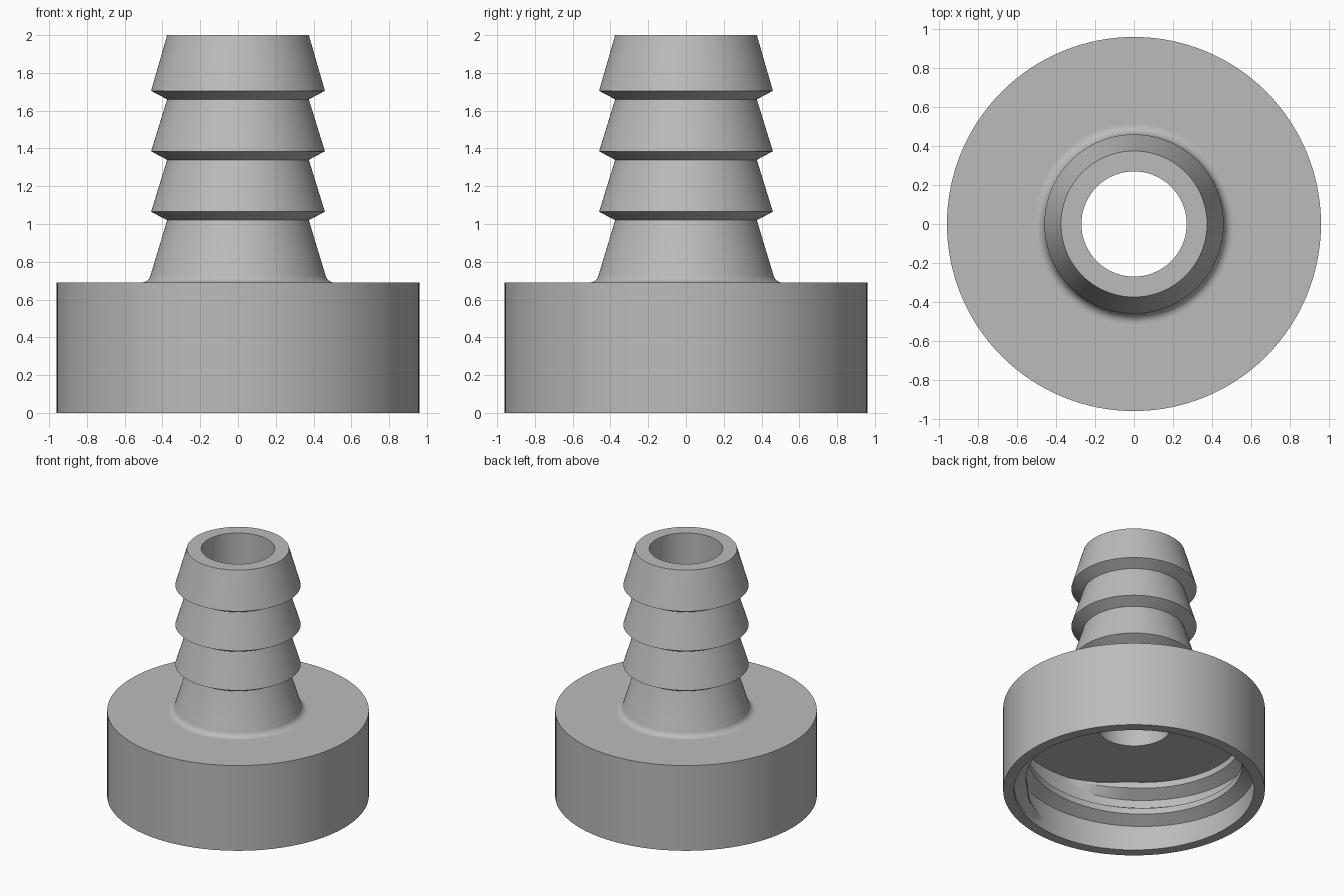
import bpy, bmesh, math

if "Cube" in bpy.data.objects:
    bpy.data.objects.remove(bpy.data.objects["Cube"], do_unlink=True)

SEG = 128
grey = bpy.data.materials.new("plain grey")
grey.use_nodes = True
COLOUR = (0.5, 0.5, 0.5, 1)
grey.diffuse_color = COLOUR
grey.node_tree.nodes["Principled BSDF"].inputs["Base Color"].default_value = COLOUR


def finish(bm, name):
    bmesh.ops.recalc_face_normals(bm, faces=bm.faces)
    mesh = bpy.data.meshes.new(name)
    bm.to_mesh(mesh)
    bm.free()
    mesh.materials.append(grey)
    obj = bpy.data.objects.new(name, mesh)
    bpy.context.collection.objects.link(obj)
    bpy.ops.object.select_all(action='DESELECT')
    obj.select_set(True)
    bpy.context.view_layer.objects.active = obj
    bpy.ops.object.shade_smooth_by_angle(angle=math.radians(25))
    return obj


def bridge(bm, rings, wrap):
    # Join neighbouring rings of vertices with quads
    n = len(rings[0])
    pairs = list(zip(rings, rings[1:])) + ([(rings[-1], rings[0])] if wrap else [])
    for a, b in pairs:
        for i in range(n):
            j = (i + 1) % n
            bm.faces.new((a[i], a[j], b[j], b[i]))


def ring_at(bm, angle, profile):
    return [bm.verts.new((r * math.cos(angle), r * math.sin(angle), z)) for r, z in profile]


# Fitting body: threaded socket, fillet, barbed spout and bore in one closed profile
SOCKET, WALL, BORE, SHOULDER, CEILING = 0.96, 0.88, 0.27, 0.69, 0.53
ROOT, BARB, FIRST, PITCH, LIP = 0.375, 0.46, 1.02, 0.32, 0.045
profile = [(WALL, 0), (SOCKET, 0), (SOCKET, SHOULDER), (0.52, SHOULDER)]
fillet = 0.05
for k in range(7):
    a = math.radians(75 * k / 6)
    profile.append((0.512 - fillet * math.sin(a), SHOULDER + fillet * (1 - math.cos(a))))
for k in range(3):
    z = FIRST + k * PITCH
    profile += [(ROOT, z), (BARB, z + LIP)]
profile += [(ROOT, 2), (BORE, 2), (BORE, CEILING), (WALL, CEILING)]

bm = bmesh.new()
bridge(bm, [ring_at(bm, math.tau * i / SEG, profile) for i in range(SEG)], True)
finish(bm, "hose_fitting_body")

# Internal thread: trapezoid ridge swept along a helix, tapering out at both ends
LEAD, DEPTH, START = 0.22, 0.088, 0.09
TURNS = 1.95
steps = int(TURNS * SEG)
bm = bmesh.new()
rings = []
for i in range(steps + 1):
    turn = TURNS * i / steps
    z = START + LEAD * turn
    fade = max(0.02, min(1, turn / 0.08, (TURNS - turn) / 0.08))
    r = WALL - DEPTH * fade
    section = [(WALL + 0.01, z - 0.085), (r, z - 0.025 * fade),
               (r, z + 0.025 * fade), (WALL + 0.01, z + 0.085)]
    rings.append(ring_at(bm, math.tau * (turn - 0.22), section))
bridge(bm, rings, False)
bm.faces.new(rings[0])
bm.faces.new(rings[-1])
finish(bm, "internal_thread")
